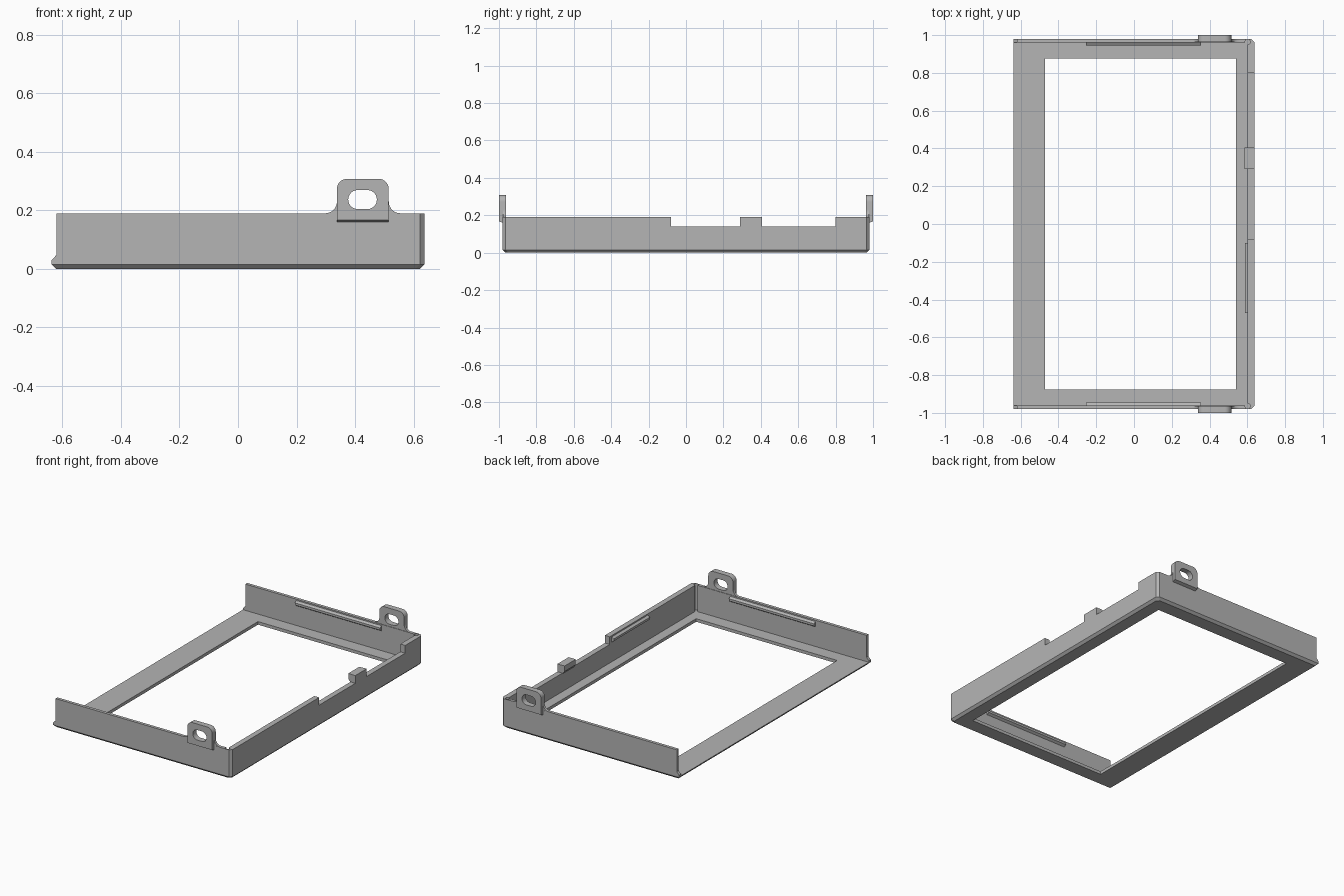
import bpy, bmesh, math
from mathutils import Vector

cube = bpy.data.objects.get("Cube")
if cube:
    bpy.data.objects.remove(cube, do_unlink=True)

grey = bpy.data.materials.new("plain_grey")
grey.use_nodes = True
colour = (0.46, 0.46, 0.46, 1)
grey.diffuse_color = colour
grey.node_tree.nodes["Principled BSDF"].inputs["Base Color"].default_value = colour

HX, HY, TOP = 0.637, 0.98, 0.19      # outer half sizes and wall height
IN_X, IN_Y, FLOOR = 0.602, 0.96, 0.02  # inner wall faces and plate thickness


def loft(name, rings):
    """Closed solid through matching rings of points."""
    bm = bmesh.new()
    loops = [[bm.verts.new(p) for p in ring] for ring in rings]
    n = len(loops[0])
    for a, b in zip(loops, loops[1:]):
        for i in range(n):
            j = (i + 1) % n
            bm.faces.new((a[i], a[j], b[j], b[i]))
    bm.faces.new(loops[0][::-1])
    bm.faces.new(loops[-1])
    bmesh.ops.recalc_face_normals(bm, faces=bm.faces)
    mesh = bpy.data.meshes.new(name)
    bm.to_mesh(mesh)
    bm.free()
    mesh.materials.append(grey)
    obj = bpy.data.objects.new(name, mesh)
    bpy.context.collection.objects.link(obj)
    return obj


def box(name, x0, x1, y0, y1, z0, z1):
    ring = [(x0, y0), (x1, y0), (x1, y1), (x0, y1)]
    return loft(name, [[(x, y, z) for x, y in ring] for z in (z0, z1)])


def slab(name, outline, y0, y1):
    """Outline in x and z, extruded along y."""
    return loft(name, [[(x, y, z) for x, z in outline] for y in (y0, y1)])


def cut(obj, cutter):
    cutter.hide_render = True
    mod = obj.modifiers.new("cut", "BOOLEAN")
    mod.operation, mod.solver, mod.object = "DIFFERENCE", "EXACT", cutter
    graph = bpy.context.evaluated_depsgraph_get()
    obj_mesh = bpy.data.meshes.new_from_object(obj.evaluated_get(graph))
    obj.modifiers.clear()
    obj.data = obj_mesh
    bpy.data.objects.remove(cutter, do_unlink=True)


def arc(cx, cz, r, a0, a1, steps=8):
    angles = [math.radians(a0 + (a1 - a0) * i / steps) for i in range(steps + 1)]
    return [(cx + r * math.cos(a), cz + r * math.sin(a)) for a in angles]


def smooth(obj):
    bpy.ops.object.select_all(action="DESELECT")
    obj.select_set(True)
    bpy.context.view_layer.objects.active = obj
    bpy.ops.object.shade_smooth_by_angle(angle=math.radians(30))


# Outer body with chamfered bottom and chamfered right corners
def footprint(inset, z):
    x, y, c = HX - inset, HY - inset, 0.016
    return [(-x, -y, z), (x - c, -y, z), (x, -y + c, z),
            (x, y - c, z), (x - c, y, z), (-x, y, z)]


frame = loft("frame", [footprint(0.015, 0), footprint(0, 0.015), footprint(0, TOP)])

# Hollow inside, open on the left, and window through the plate
cut(frame, box("cavity", -1, IN_X, -IN_Y, IN_Y, FLOOR, 0.5))
cut(frame, box("window", -0.47, 0.54, -0.875, 0.875, -0.1, 0.1))

# Left ends of the side walls, stepped back above a small foot
cut(frame, slab("end_trim", [(-0.8, 0.03), (-HX, 0.03), (-0.62, 0.048),
                             (-0.62, 0.4), (-0.8, 0.4)], -1.1, 1.1))

# Notches in the long wall
for y0, y1 in ((-0.08, 0.29), (0.405, 0.80)):
    cut(frame, box("notch", 0.5, 0.8, y0, y1, 0.14, 0.5))

# Round reliefs in the inner corners
for side in (-1, 1):
    ring = arc(IN_X, 0.964 * side, 0.014, 0, 345, 23)
    cut(frame, loft("relief", [[(x, y, z) for x, y in ring] for z in (FLOOR, 0.5)]))

# Catch ridges inside the walls
PROFILE = [(-0.004, 0.145), (0.015, 0.158), (0.015, 0.172), (-0.004, 0.184)]
loft("long_wall_ridge", [[(IN_X - d, y, z) for d, z in PROFILE] for y in (-0.47, -0.1)])
hook = [(-0.01, 0.135), (0, 0.135), (0.016, 0.155), (0.016, TOP), (-0.01, TOP)]
loft("long_wall_hook", [[(IN_X - d, y, z) for d, z in hook] for y in (0.291, 0.404)])

for side, label in ((-1, "front"), (1, "back")):
    loft(label + "_wall_ridge",
         [[(x, side * (IN_Y - d), z) for d, z in PROFILE] for x in (-0.255, 0.355)])

    # Mounting lug with rounded top and an oblong hole
    x0, x1, z0, z1, r = 0.338, 0.515, 0.153, 0.308, 0.035
    outline = [(x0, z0), (x1, z0)] + arc(x1 - r, z1 - r, r, 0, 90) + arc(x0 + r, z1 - r, r, 90, 180)
    lug = slab(label + "_lug", outline, side * 0.963, side * 1.0)
    for v in lug.data.vertices:
        if v.co.z < z0 + 0.001 and abs(v.co.y) > 0.99:
            v.co.z += 0.015
    h = 0.0325
    slot = arc(0.442, 0.237, h, -90, 90, 12) + arc(0.409, 0.237, h, 90, 270, 12)
    cut(lug, slab("slot", slot, side * 0.9, side * 1.1))
    smooth(lug)

    # Curved webs from the wall top up to the lug
    f = 0.04
    for name, edge, way in (("left", x1, 1), ("right", x0, -1)):
        curve = [(edge + way * (x + f), z + TOP + f) for x, z in arc(0, 0, f, 180, 270)]
        web = slab(label + "_web_" + name,
                   curve + [(edge + way * f, TOP - 0.01), (edge - way * 0.005, TOP - 0.01),
                            (edge - way * 0.005, TOP + f)],
                   side * 0.963, side * (HY - 0.0005))
        smooth(web)
